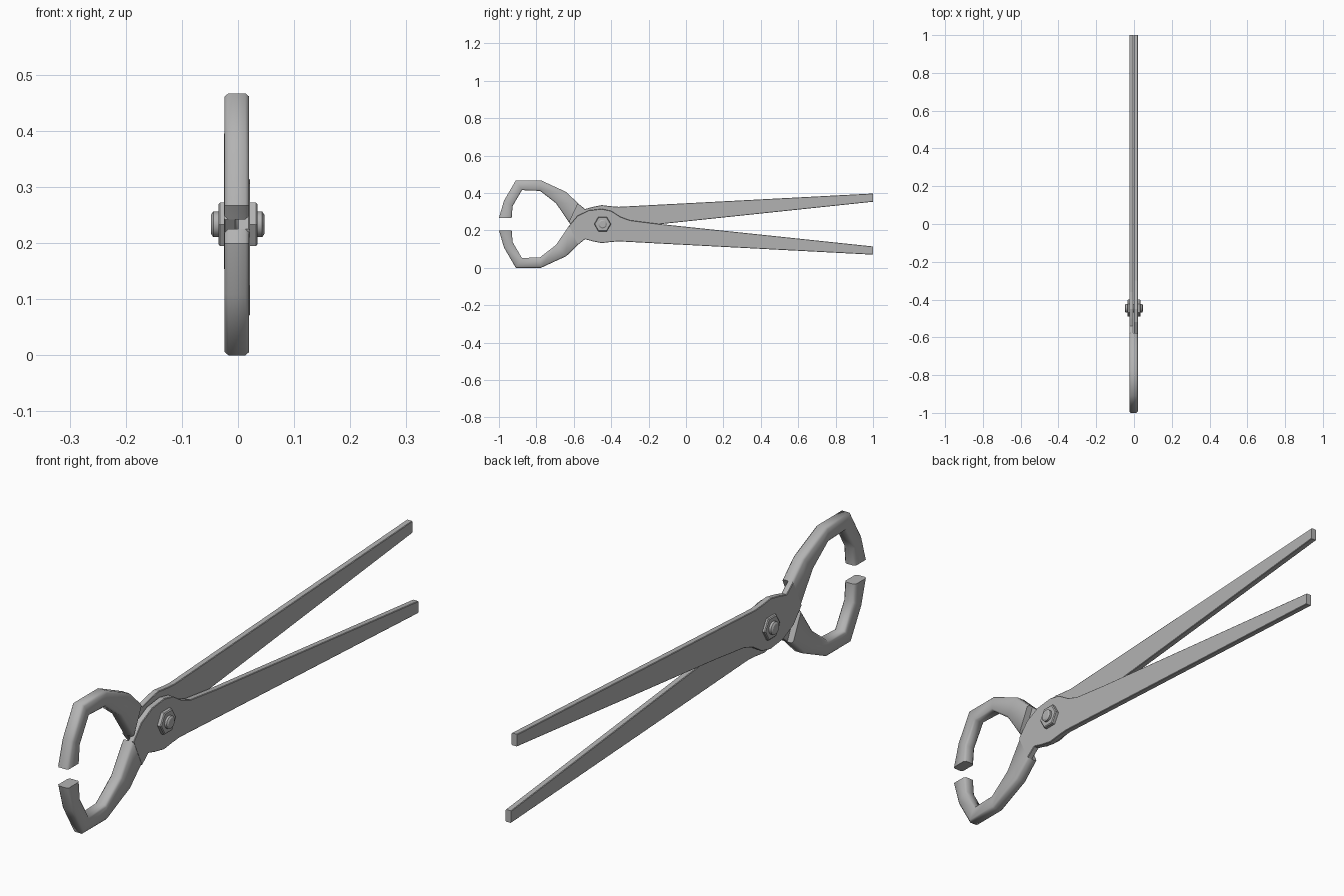
import bpy, bmesh, math
from mathutils import Matrix, Vector

if "Cube" in bpy.data.objects:
    bpy.data.objects.remove(bpy.data.objects["Cube"], do_unlink=True)

# One plain steel colour
steel = bpy.data.materials.new("steel_grey")
steel.use_nodes = True
steel.diffuse_color = (0.45, 0.45, 0.45, 1)
steel.node_tree.nodes["Principled BSDF"].inputs["Base Color"].default_value = (0.45, 0.45, 0.45, 1)

MID_X, MID_Z = -0.002, 0.2335      # axis about which the two arms are turned copies
PIVOT_Y = -0.446

# Stations along one arm: outer (y, z), inner (y, z)
JAW = [((-1.0, .2), (-.932, .2)), ((-.973, .108), (-.927, .137)),
       ((-.91, 0), (-.877, .052)), ((-.775, 0), (-.78, .056)),
       ((-.64, .062), (-.695, .122)), ((-.577, .123), (-.625, .225))]
PLATE = [((-.577, .123), (-.625, .225)), ((-.54, .153), (-.58, .278)),
         ((-.50, .142), (-.52, .307)), ((-.45, .132), (-.45, .315)),
         ((-.40, .138), (-.40, .304)), ((-.36, .141), (-.35, .272)),
         ((-.30, .138), (-.30, .254)), ((-.15, .130), (-.15, .235)),
         ((1.0, .070), (1.0, .114))]


def section(bm, outer, inner, x0, x1, c):
    """Chamfered rectangle between the outer and inner edge points."""
    o, i = Vector((0, *outer)), Vector((0, *inner))
    d = (i - o).normalized() * c
    ex = Vector((1, 0, 0))
    pts = [o + ex * (x0 + c), o + ex * (x1 - c), o + d + ex * x1, i - d + ex * x1,
           i + ex * (x1 - c), i + ex * (x0 + c), i - d + ex * x0, o + d + ex * x0]
    return [bm.verts.new(p) for p in pts]


def finish(name, bm, angle=50):
    bmesh.ops.recalc_face_normals(bm, faces=bm.faces)
    me = bpy.data.meshes.new(name)
    bm.to_mesh(me)
    bm.free()
    me.materials.append(steel)
    ob = bpy.data.objects.new(name, me)
    bpy.context.collection.objects.link(ob)
    flat = [not p.use_smooth for p in me.polygons]
    bpy.ops.object.select_all(action='DESELECT')
    ob.select_set(True)
    bpy.context.view_layer.objects.active = ob
    bpy.ops.object.shade_smooth_by_angle(angle=math.radians(angle))
    for p, f in zip(me.polygons, flat):
        p.use_smooth = not f
    return ob


def arm(name, turned):
    """Full-thickness jaw running into a half-thickness plate and handle."""
    bm = bmesh.new()
    rings = [section(bm, o, i, -.024, .020, .007) for o, i in JAW]
    rings += [section(bm, o, i, -.001, .021, .002) for o, i in PLATE]
    for k, (a, b) in enumerate(zip(rings, rings[1:])):
        for j in range(8):
            f = bm.faces.new((a[j], a[(j + 1) % 8], b[(j + 1) % 8], b[j]))
            f.smooth = k < len(JAW) - 1
    bm.faces.new(rings[0])
    bm.faces.new(rings[-1])
    if turned:
        c = Vector((MID_X, 0, MID_Z))
        bmesh.ops.rotate(bm, verts=bm.verts, cent=c, matrix=Matrix.Rotation(math.pi, 3, 'Y'))
    return finish(name, bm)


def prism(name, sides, rings, smooth):
    """Turned solid along x from (x, radius) rings, centred on the pivot."""
    bm = bmesh.new()
    loops = [[bm.verts.new((x, PIVOT_Y + r * math.cos(2 * math.pi * k / sides),
                            MID_Z + r * math.sin(2 * math.pi * k / sides)))
              for k in range(sides)] for x, r in rings]
    for a, b in zip(loops, loops[1:]):
        for k in range(sides):
            f = bm.faces.new((a[k], a[(k + 1) % sides], b[(k + 1) % sides], b[k]))
            f.smooth = smooth
    bm.faces.new(loops[0])
    bm.faces.new(loops[-1])
    return finish(name, bm, 35)


arm("lower_arm", False)
arm("upper_arm", True)

# Pivot bolt with a hex nut on each side
prism("pivot_bolt", 24, [(-.048, .017), (-.044, .023), (.043, .023), (.047, .017)], True)
for side, s in (("left", 1), ("right", -1)):
    prism(side + "_hex_nut", 6, [(s * .015, .045), (s * .032, .045), (s * .035, .041)], False)
